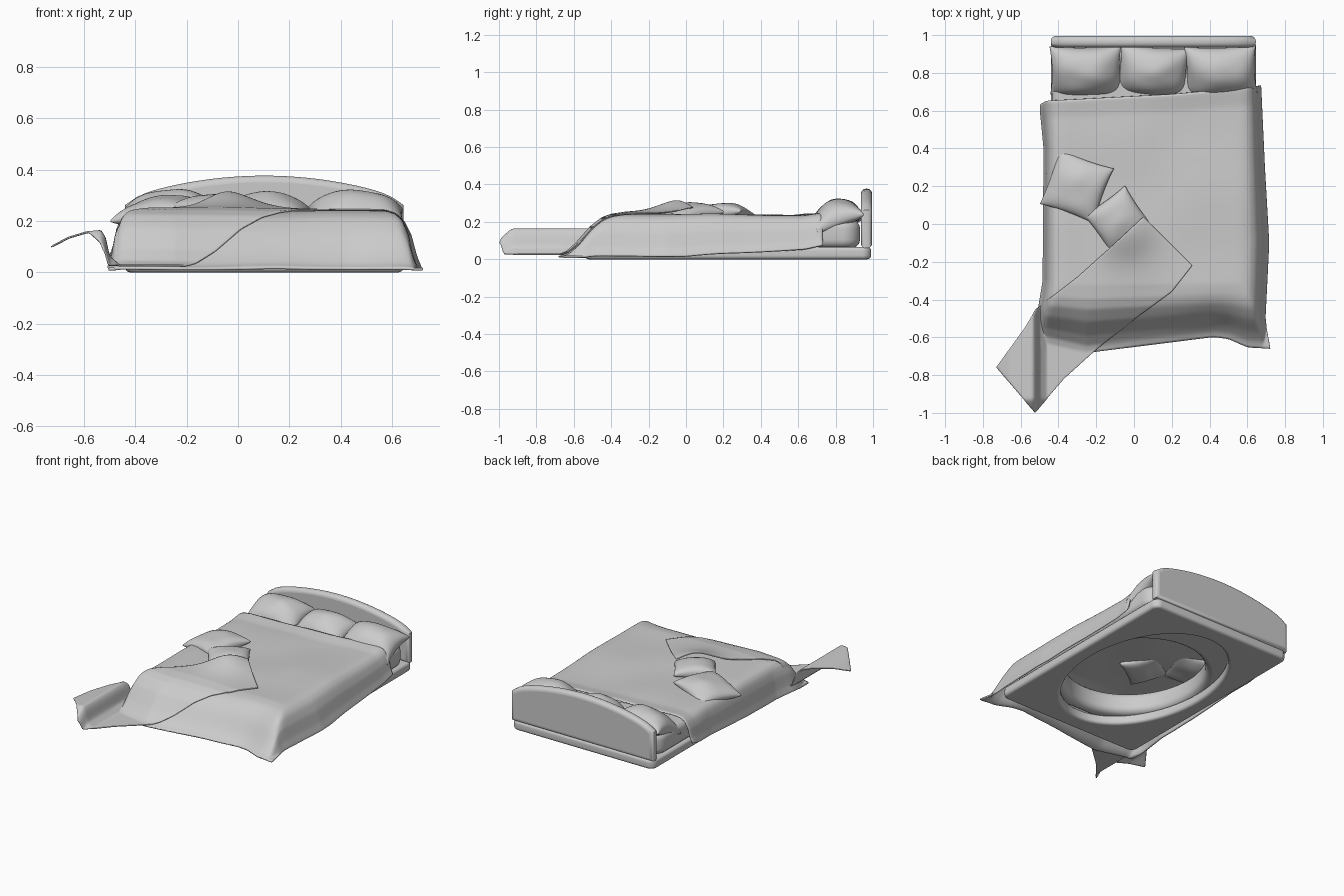
import bpy, bmesh, math
from mathutils import Vector, Matrix, noise

if "Cube" in bpy.data.objects:
    bpy.data.objects.remove(bpy.data.objects["Cube"])


def interp(pts, t):
    if t <= pts[0][0]:
        return pts[0][1]
    for (a, p), (b, q) in zip(pts, pts[1:]):
        if t <= b:
            return p + (q - p) * (t - a) / (b - a)
    return pts[-1][1]


def finish(ob, angle=40):
    bpy.ops.object.select_all(action='DESELECT')
    ob.select_set(True)
    bpy.context.view_layer.objects.active = ob
    bpy.ops.object.shade_smooth_by_angle(angle=math.radians(angle))
    return ob


def slab(name, outlines, depth, bevel, matrix):
    """Filled outlines (holes allowed), extruded with a rounded rim."""
    cu = bpy.data.curves.new(name, 'CURVE')
    cu.dimensions = '2D'
    cu.fill_mode = 'BOTH'
    cu.extrude = depth / 2 - bevel
    cu.bevel_depth = bevel
    cu.bevel_resolution = 4
    for pts in outlines:
        sp = cu.splines.new('POLY')
        sp.points.add(len(pts) - 1)
        for p, (x, y) in zip(sp.points, pts):
            p.co = (x, y, 0, 1)
        sp.use_cyclic_u = True
    ob = bpy.data.objects.new(name, cu)
    bpy.context.collection.objects.link(ob)
    ob.matrix_world = matrix
    bpy.ops.object.select_all(action='DESELECT')
    ob.select_set(True)
    bpy.context.view_layer.objects.active = ob
    bpy.ops.object.convert(target='MESH')
    return finish(bpy.context.object)


def round_rect(x0, x1, y0, y1, r, n=8):
    pts = []
    corners = [(x1 - r, y1 - r), (x0 + r, y1 - r), (x0 + r, y0 + r), (x1 - r, y0 + r)]
    for k, (cx, cy) in enumerate(corners):
        for i in range(n + 1):
            a = math.pi / 2 * (k + i / n)
            pts.append((cx + r * math.cos(a), cy + r * math.sin(a)))
    return pts


def oval(cx, cy, a, b, n=64):
    return [(cx + a * math.cos(2 * math.pi * i / n), cy + b * math.sin(2 * math.pi * i / n))
            for i in range(n)]


def sheet(name, nu, nv, fn, thick):
    """Cloth grid from a point function of u, v in 0..1."""
    verts = [fn(i / nu, j / nv) for j in range(nv + 1) for i in range(nu + 1)]
    w = nu + 1
    faces = [(j * w + i, j * w + i + 1, (j + 1) * w + i + 1, (j + 1) * w + i)
             for j in range(nv) for i in range(nu)]
    me = bpy.data.meshes.new(name)
    me.from_pydata(verts, [], faces)
    ob = bpy.data.objects.new(name, me)
    bpy.context.collection.objects.link(ob)
    m = ob.modifiers.new('thickness', 'SOLIDIFY')
    m.thickness = thick
    m.offset = 0
    return finish(ob, 60)


def pillow(name, loc, w, h, t, rot, seed, droop=0.015, n=28):
    """Stuffed cushion: two bulged grids welded along a drooping seam."""
    bm = bmesh.new()
    for side in (1, -1):
        grid = []
        for j in range(n + 1):
            for i in range(n + 1):
                u, v = (math.sin(math.pi / 2 * (2 * k / n - 1)) for k in (i, j))
                bulge = (max(0, (1 - u * u) * (1 - v * v))) ** 0.4
                wr = noise.noise(Vector((u * 1.3, v * 1.3, seed))) * 0.15
                x = u * w / 2 * (1 - 0.06 * (1 - v * v))
                y = v * h / 2 * (1 - 0.06 * (1 - u * u))
                z = side * t / 2 * bulge * (1 + wr) - droop * (u * u + v * v) / 2
                grid.append(bm.verts.new((x, y, z)))
        for j in range(n):
            for i in range(n):
                q = [grid[j * (n + 1) + i], grid[j * (n + 1) + i + 1],
                     grid[(j + 1) * (n + 1) + i + 1], grid[(j + 1) * (n + 1) + i]]
                bm.faces.new(q if side > 0 else q[::-1])
    bmesh.ops.remove_doubles(bm, verts=bm.verts, dist=1e-5)
    me = bpy.data.meshes.new(name)
    bm.to_mesh(me)
    bm.free()
    ob = bpy.data.objects.new(name, me)
    bpy.context.collection.objects.link(ob)
    ob.location = loc
    ob.rotation_euler = [math.radians(a) for a in rot]
    return finish(ob, 70)


# Base and mattress, both open underneath through an oval
b = 0.02
slab('bed_base', [round_rect(-0.44 + b, 0.645 - b, -0.54 + b, 0.99 - b, 0.03), oval(0.1, 0.22, 0.46, 0.66)],
     0.066, b, Matrix.Translation((0, 0, 0.033)))
b = 0.045
slab('mattress', [round_rect(-0.435 + b, 0.635 - b, -0.44 + b, 0.93 - b, 0.05), oval(0.1, 0.13, 0.47, 0.52)],
     0.15, b, Matrix.Translation((0, 0, 0.135)))

# Arched headboard
b = 0.026
arch = [(-0.44 + b, 0.06 + b), (0.645 - b, 0.06 + b)]
for i in range(33):
    s = 1 - 2 * i / 32
    arch.append((0.1025 + s * (0.5425 - b), 0.377 - b - 0.082 * abs(s) ** 2 - 0.02 * abs(s) ** 14))
slab('headboard', [arch], 0.06, b, Matrix.Translation((0, 0.965, 0)) @ Matrix.Rotation(math.pi / 2, 4, 'X'))

# Shared drape height of the bedding
LEFT = [(-0.495, 0.222), (-0.48, 0.17), (-0.468, 0.09), (-0.45, 0.035), (-0.42, 0.01), (-0.37, 0)]
RIGHT = [(0.57, 0), (0.61, 0.01), (0.64, 0.035), (0.665, 0.09), (0.685, 0.17), (0.705, 0.222)]
FRONT = [(-0.66, 0.224), (-0.62, 0.21), (-0.57, 0.165), (-0.50, 0.08), (-0.44, 0.03), (-0.39, 0.01), (-0.32, 0)]
HEM = [(-0.5, -0.62), (-0.25, -0.685), (0.1, -0.64), (0.42, -0.60), (0.50, -0.61), (0.6, -0.655), (0.72, -0.665)]


def bed_z(x, y):
    hem = interp([(0, 1), (0.74, 0.75)], y)
    side = (interp(LEFT, x) + interp(RIGHT, x)) * hem
    reach = (interp(HEM, x) + 0.3) / -0.36        # front slope ends on the floor at the hem
    front = interp(FRONT, -0.3 + (y + 0.3) / reach)
    drop = (side ** 3 + front ** 3) ** (1 / 3)
    top = interp([(0, 0.236), (0.65, 0.226)], y) + 0.008 * noise.noise(Vector((x * 3, y * 3, 2)))
    return max(0.013, top - drop)


# Duvet
ACROSS = [(0, -0.495), (0.15, -0.465), (0.25, -0.38), (0.75, 0.58), (0.85, 0.66), (1, 0.705)]


def duvet(u, v):
    x = interp(ACROSS, u)
    head = interp([(-0.495, 0.635), (-0.46, 0.655), (0.2, 0.69), (0.7, 0.735)], x)
    y = head + (interp(HEM, x) - head) * v
    z = bed_z(x, y) + 0.015 * max(0, 1 - v * 14)
    flare = interp([(0.57, 0), (0.7, 1)], x)
    x += flare * (interp([(-0.66, 0.018), (-0.5, -0.012), (-0.1, 0.008), (0.3, -0.015), (0.74, -0.035)], y))
    tuck = interp([(-0.495, 1), (-0.42, 0)], x)
    x += tuck * interp([(-0.45, -0.01), (-0.3, 0.015), (0.4, 0.02), (0.6, 0)], y)
    return (x, y, z)


soft = sheet('duvet', 90, 90, duvet, 0.012).modifiers.new('soften', 'SMOOTH')
soft.iterations = 3

# Throw blanket laid diagonally, its tail arching past the corner
EDGE_A = [(0.05, 0.04), (-0.1, -0.1), (-0.3, -0.28), (-0.52, -0.45), (-0.58, -0.55), (-0.73, -0.76)]
EDGE_B = [(0.31, -0.22), (0.20, -0.36), (0.02, -0.49), (-0.17, -0.64), (-0.37, -0.82), (-0.525, -1.0)]
TAIL = [(-0.73, 0.085), (-0.66, 0.122), (-0.59, 0.143), (-0.535, 0.148), (-0.518, 0.12), (-0.505, 0.05), (-0.46, 0.01),
        (-0.40, 0)]


def along(edge, t, k):
    return interp([(i / (len(edge) - 1), p[k]) for i, p in enumerate(edge)], t)


def throw(u, v):
    ax, ay, bx, by = (along(e, v, k) for e in (EDGE_A, EDGE_B) for k in (0, 1))
    x, y = ax + (bx - ax) * u, ay + (by - ay) * u
    d2 = (x + 0.05) ** 2 + (y + 0.03) ** 2
    z = max(bed_z(x, y), interp(TAIL, x)) + 0.013 + 0.062 * math.exp(-d2 / 0.02)
    return (x, y, z - 0.05 * max(0, -y - 0.93) / 0.06)


blanket = sheet('throw_blanket', 60, 120, throw, 0.008)
sm = blanket.modifiers.new('soften', 'SMOOTH')
sm.iterations = 3

# Head pillows slumped against the headboard
for k, (x, w, z, yaw) in enumerate([(-0.255, 0.38, 0.24, 1), (0.10, 0.37, 0.23, -5), (0.46, 0.38, 0.24, 2)]):
    pillow(f'head_pillow_{k + 1}', (x, 0.80, z), w, 0.27, 0.16, (20, 0, yaw), k * 3.7, 0.05)

# Loose cushions
pillow('cushion_left', (-0.305, 0.20, 0.243), 0.31, 0.31, 0.11, (2, -9, -20), 11)
pillow('cushion_under_throw', (-0.08, 0.015, 0.25), 0.27, 0.27, 0.11, (8, 0, 35), 15)
